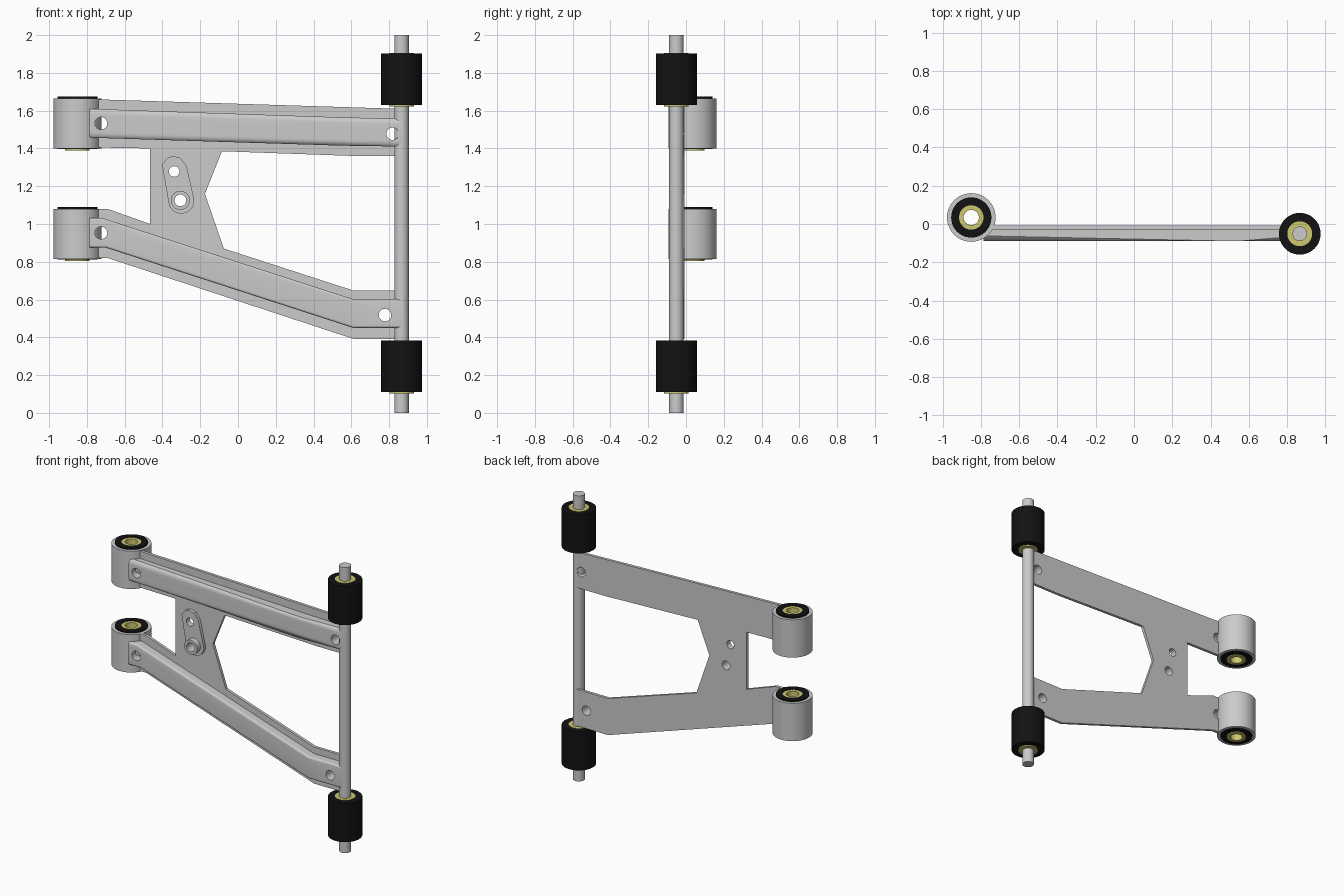
import bpy, bmesh, math

if "Cube" in bpy.data.objects:
    bpy.data.objects.remove(bpy.data.objects["Cube"])

EYE = (-0.85, 0.034)     # left pivot axis (x, y)
ROD = (0.866, -0.051)    # right shaft axis (x, y)


def material(name, col):
    m = bpy.data.materials.new(name)
    m.diffuse_color = (*col, 1)
    m.use_nodes = True
    m.node_tree.nodes["Principled BSDF"].inputs["Base Color"].default_value = m.diffuse_color
    return m


RUBBER = material("black_rubber", (0.006, 0.006, 0.006))
BRASS = material("brass", (0.62, 0.58, 0.16))


def finish(name, bm, mat=None):
    bmesh.ops.recalc_face_normals(bm, faces=bm.faces[:])
    me = bpy.data.meshes.new(name)
    bm.to_mesh(me)
    bm.free()
    ob = bpy.data.objects.new(name, me)
    bpy.context.collection.objects.link(ob)
    if mat:
        me.materials.append(mat)
    return ob


def smooth(ob):
    bpy.ops.object.select_all(action='DESELECT')
    ob.select_set(True)
    bpy.context.view_layer.objects.active = ob
    bpy.ops.object.shade_smooth_by_angle(angle=math.radians(30))


def tube(name, axis, z0, z1, r_out, r_in, mat=None, n=48):
    """Upright tube, or a solid cylinder when r_in is 0."""
    bm = bmesh.new()
    prof = [(r_in, z0), (r_out, z0), (r_out, z1), (r_in, z1)]
    vs = [bm.verts.new((axis[0] + r, axis[1], z)) for r, z in prof]
    es = [bm.edges.new((vs[i], vs[(i + 1) % 4])) for i in range(4 if r_in else 3)]
    bmesh.ops.spin(bm, geom=vs + es, cent=(*axis, 0), axis=(0, 0, 1),
                   angle=2 * math.pi, steps=n)
    bmesh.ops.remove_doubles(bm, verts=bm.verts[:], dist=1e-5)
    ob = finish(name, bm, mat)
    smooth(ob)
    return ob


def prism(name, outline, front, back, bevel=0):
    """Extrude an x-z outline along y, rounding its long front edges."""
    bm = bmesh.new()
    f = bm.faces.new([bm.verts.new((x, front, z)) for x, z in outline])
    ext = bmesh.ops.extrude_face_region(bm, geom=[f], use_keep_orig=True)
    for v in ext['geom']:
        if isinstance(v, bmesh.types.BMVert):
            v.co.y = back
    if bevel:
        edges = [e for e in f.edges if abs(e.verts[0].co.x - e.verts[1].co.x) > 0.01]
        bmesh.ops.bevel(bm, geom=edges, offset=bevel, segments=5, profile=0.5,
                        affect='EDGES')
    return finish(name, bm)


def circle(x, z, r, a0=0, a1=360, n=32):
    span = [math.radians(a0 + (a1 - a0) * i / n) for i in range(n + (a1 - a0 < 360))]
    return [(x + r * math.cos(a), z + r * math.sin(a)) for a in span]


# back plate joining both arms
plate = prism("web_plate", [
    (-0.75, 1.66), (0.85, 1.61), (0.85, 1.36), (0.62, 1.36), (-0.085, 1.385),
    (-0.175, 1.16), (-0.075, 0.87), (0.61, 0.648), (0.85, 0.648), (0.85, 0.392),
    (0.61, 0.392), (-0.69, 0.82), (-0.75, 0.82), (-0.75, 1.08), (-0.69, 1.08),
    (-0.465, 1.0), (-0.465, 1.40), (-0.75, 1.405)], -0.028, -0.008)

# raised ribs along the arms
upper = prism("upper_arm_rib", [
    (-0.785, 1.61), (0.54, 1.565), (0.87, 1.557), (0.87, 1.41), (0.54, 1.415),
    (-0.785, 1.457)], -0.09, -0.02, 0.028)
lower = prism("lower_arm_rib", [
    (-0.785, 1.032), (-0.72, 1.032), (0.61, 0.602), (0.87, 0.602), (0.87, 0.45),
    (0.61, 0.45), (-0.70, 0.875), (-0.785, 0.875)], -0.09, -0.02, 0.012)

# small bracket with a boss
bracket = prism("mount_bracket",
                [(-0.272, 1.305), (-0.305, 1.35), (-0.345, 1.36), (-0.375, 1.35), (-0.402, 1.315)]
                + circle(-0.3, 1.123, 0.068, 188, 372, 20), -0.05, -0.02)
boss = prism("mount_boss", circle(-0.305, 1.125, 0.05), -0.088, -0.02)

# bolt holes through everything
for x, z, r in [(-0.725, 1.533, 0.033), (0.818, 1.478, 0.033), (-0.725, 0.953, 0.033),
                (0.778, 0.518, 0.033), (-0.338, 1.278, 0.028), (-0.305, 1.125, 0.031)]:
    cutter = prism("hole_cutter", circle(x, z, r), -0.2, 0.1)
    cutter.hide_render = True
    targets = [plate] + ([bracket, boss] if -0.5 < x < 0 else [upper if z > 1.2 else lower])
    if r == 0.028:
        targets.remove(boss)
    for ob in targets:
        bpy.context.view_layer.objects.active = ob
        mod = ob.modifiers.new("hole", 'BOOLEAN')
        mod.operation, mod.solver, mod.object = 'DIFFERENCE', 'EXACT', cutter
        bpy.ops.object.modifier_apply(modifier=mod.name)
    bpy.data.objects.remove(cutter)
for ob in (plate, upper, lower, bracket, boss):
    smooth(ob)

# pivot eyes on the left
for label, z in (("upper", 1.40), ("lower", 0.815)):
    tube(label + "_eye_shell", EYE, z, z + 0.265, 0.127, 0.104)
    tube(label + "_eye_rubber", EYE, z - 0.004, z + 0.275, 0.105, 0.064, RUBBER)
    tube(label + "_eye_sleeve", EYE, z - 0.01, z + 0.272, 0.065, 0.04, BRASS)

# shaft and its bushings on the right
tube("pivot_shaft", ROD, 0, 2, 0.038, 0)
for label, z in (("upper", 1.63), ("lower", 0.11)):
    tube(label + "_shaft_bushing", ROD, z, z + 0.272, 0.109, 0.064, RUBBER)
    tube(label + "_shaft_sleeve", ROD, z - 0.008, z + 0.274, 0.065, 0.037, BRASS)
